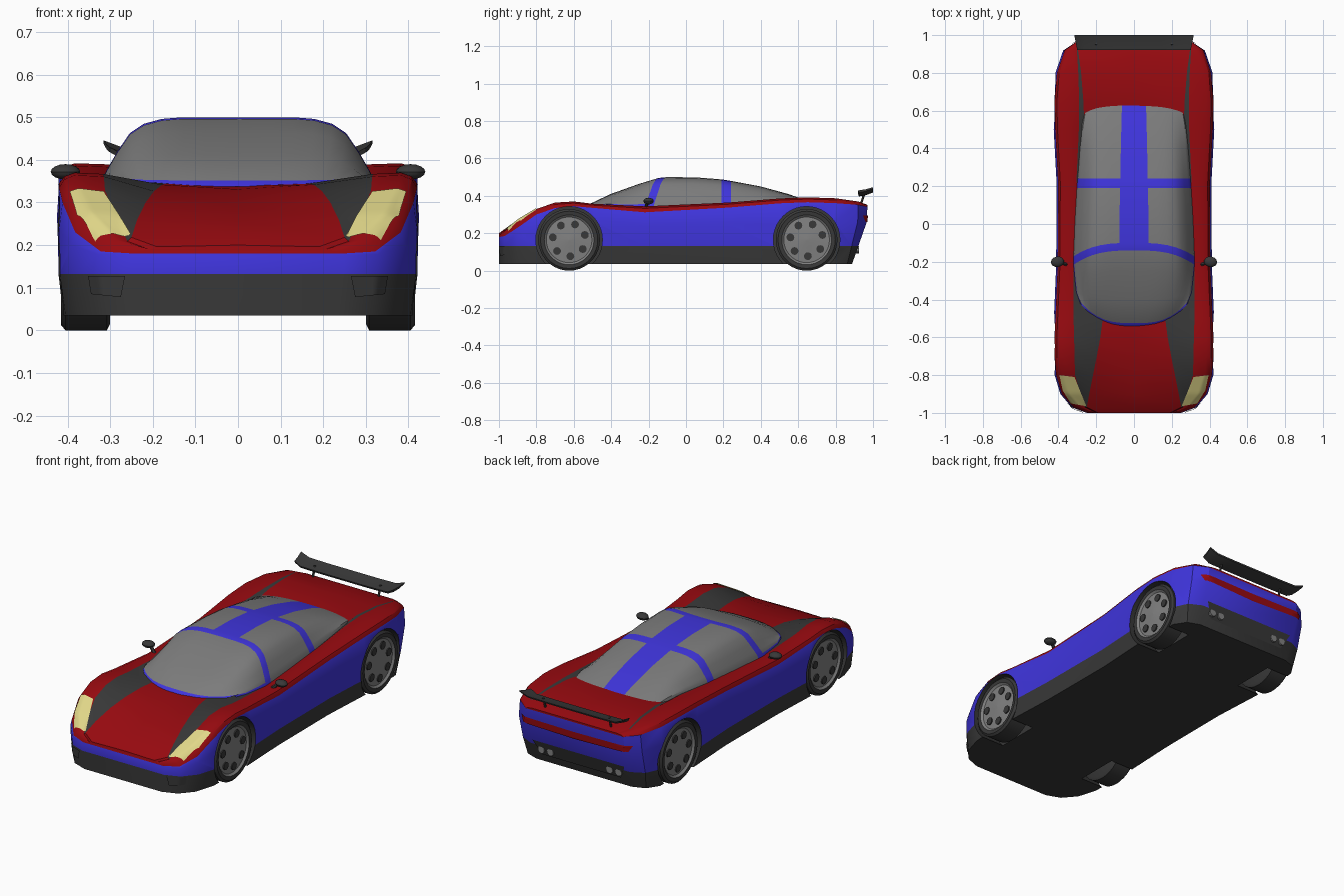
import bpy, bmesh, math
from mathutils import Vector, Matrix
from mathutils.bvhtree import BVHTree

if "Cube" in bpy.data.objects:
    bpy.data.objects.remove(bpy.data.objects["Cube"])


def material(name, r, g, b):
    m = bpy.data.materials.new(name)
    m.diffuse_color = (r, g, b, 1)
    m.use_nodes = True
    m.node_tree.nodes["Principled BSDF"].inputs["Base Color"].default_value = m.diffuse_color
    return m


RED = material("red paint", 0.31, 0.003, 0.005)
BLUE = material("blue paint", 0.05, 0.035, 0.72)
TRIM = material("dark trim", 0.04, 0.04, 0.04)
GLASS = material("grey glass", 0.2, 0.2, 0.2)
LAMP = material("pale yellow lamp", 0.75, 0.68, 0.25)
METAL = material("grey metal", 0.22, 0.22, 0.22)


def finish(bm, name, mats, recalc=True, angle=32):
    if recalc:
        bmesh.ops.recalc_face_normals(bm, faces=bm.faces)
    me = bpy.data.meshes.new(name)
    bm.to_mesh(me)
    bm.free()
    for m in mats:
        me.materials.append(m)
    ob = bpy.data.objects.new(name, me)
    bpy.context.collection.objects.link(ob)
    smooth(ob, angle)
    return ob


def smooth(ob, angle=32):
    bpy.ops.object.select_all(action='DESELECT')
    ob.select_set(True)
    bpy.context.view_layer.objects.active = ob
    bpy.ops.object.shade_smooth_by_angle(angle=math.radians(angle))


# Body shell: y, half width, belt z, crest z, centre z, stripe outer x, stripe inner x
STATIONS = [
    (-1.0, .25, .18, .19, .20, .20, .19), (-.97, .33, .185, .212, .222, .26, .25),
    (-.9, .39, .23, .27, .255, .285, .237), (-.8, .42, .30, .33, .288, .312, .217),
    (-.7, .428, .335, .364, .312, .315, .197), (-.6, .428, .345, .37, .331, .317, .178),
    (-.5, .424, .336, .358, .340, .32, .165), (-.22, .412, .312, .344, .33, .32, .2),
    (.22, .41, .337, .364, .33, .305, .24), (.5, .425, .36, .386, .355, .292, .262),
    (.65, .428, .366, .392, .385, .29, .268), (.8, .416, .361, .387, .383, .295, .28),
    (.92, .375, .352, .37, .368, .302, .296), (.97, .305, .342, .352, .352, .25, .24)]
bm = bmesh.new()
rings = []
for y, w, b, c, zc, so, si in STATIONS:
    zo = c - .003
    half = [(w - .015, .035), (w - .002, .132), (w, (.132 + b) / 2 + .02), (w - .008, b),
            (w - .02, b + .65 * (c - b)), (w - .045, c), (so, zo), (si, zc + .3 * (zo - zc)), (0, zc)]
    pts = half + [(-x, z) for x, z in half[-2::-1]]
    lean = max(0, (y - .8) / .17) * .35        # tail leans in below the lamps
    rings.append([bm.verts.new((x, y - lean * max(0, .27 - z), z)) for x, z in pts])
n = len(rings[0])


def paint(k, y):
    k = min(k, n - 2 - k)
    if k == 0:
        return 2
    if k < 3:
        return 1
    return 2 if k == 6 and (-.97 <= y < -.22 or .2 < y < .9) else 0


for i in range(len(rings) - 1):
    a, b = rings[i], rings[i + 1]
    for k in range(n - 1):
        bm.faces.new((a[k], a[k + 1], b[k + 1], b[k])).material_index = paint(k, STATIONS[i][0])
    bm.faces.new((a[0], b[0], b[-1], a[-1])).material_index = 2
for r in (rings[0], rings[-1]):
    for k in range(n // 2):
        vs = [r[k], r[k + 1]] + ([r[n - 2 - k]] if k + 1 < n // 2 else []) + [r[n - 1 - k]]
        bm.faces.new(vs).material_index = paint(k, 0.95)
bmesh.ops.recalc_face_normals(bm, faces=bm.faces)
SHELL = BVHTree.FromBMesh(bm)
body = finish(bm, "body", [RED, BLUE, TRIM])

# Wheel arches cut out of the body
WHEELS = [(s, y) for s in (-1, 1) for y in (-.625, .645)]
for s, y in WHEELS:
    bm = bmesh.new()
    bmesh.ops.create_cone(bm, cap_ends=True, segments=40, radius1=.178, radius2=.178, depth=.24,
                          matrix=Matrix.Translation((s * .39, y, .165)) @ Matrix.Rotation(math.pi / 2, 4, 'Y'))
    for f in bm.faces:
        f.material_index = 2
    cutter = finish(bm, "arch_cutter", [RED, BLUE, TRIM])
    cutter.hide_render = True
    mod = body.modifiers.new("arch", 'BOOLEAN')
    mod.operation, mod.solver, mod.object = 'DIFFERENCE', 'EXACT', cutter
    bpy.context.view_layer.objects.active = body
    bpy.ops.object.modifier_apply(modifier=mod.name)
    bpy.data.objects.remove(cutter)
smooth(body)

# Cabin: y, half width, side sweep, ridge z, base z
CABIN = [(-.54, .285, .12, .338, .358), (-.525, .29, .12, .352, .358), (-.4, .31, .04, .411, .35),
         (-.25, .32, -.02, .464, .345), (-.14, .325, -.08, .496, .345), (-.10, .325, -.075, .5, .347),
         (.05, .318, -.03, .499, .352), (.19, .308, 0, .488, .36), (.24, .303, 0, .48, .365),
         (.4, .29, 0, .45, .377), (.55, .275, -.02, .409, .385), (.635, .265, -.05, .378, .378)]
U = [0, .24, .4, .55, .68, .78, .87, .94, .975, 1]
P = [1, 1, 1, .975, .9, .76, .48, .22, .08, -.1]
across = [(-u, p) for u, p in zip(U[:0:-1], P[:0:-1])] + list(zip(U, P))
bm = bmesh.new()
rows = [[bm.verts.new((w * u, y + dy * abs(u) ** 3, zb + (zr - zb) * p - (.012 if abs(u) == 1 else 0)))
         for u, p in across] for y, w, dy, zr, zb in CABIN]
for i in range(len(rows) - 1):
    for k in range(len(across) - 1):
        f = bm.faces.new((rows[i][k], rows[i][k + 1], rows[i + 1][k + 1], rows[i + 1][k]))
        u = abs(across[k][0] + across[k + 1][0]) / 2
        f.material_index = int(i in (0, 4, 7) or (i > 4 and u < .24) or (i < 4 and u > .97))
finish(bm, "cabin", [GLASS, BLUE], recalc=False)


# Thin plates projected onto the shell; edges are 2D polylines seen along a direction
def along(line, t):
    t *= len(line) - 1
    i = min(int(t), len(line) - 2)
    return Vector(line[i]).lerp(Vector(line[i + 1]), t - i)


def plate(name, edge_a, edge_b, direction, mat, off=.005, steps=12):
    d = Vector(direction)
    bm = bmesh.new()
    grid = []
    for i in range(steps + 1):
        a, b = along(edge_a, i / steps), along(edge_b, i / steps)
        row = []
        for j in range(steps + 1):
            q = a.lerp(b, j / steps)
            p = Vector((q.x, q.y, 0)) if d.z else Vector((q.x, 0, q.y))
            hit = SHELL.ray_cast(p - d * 2, d)[0] or p
            row.append(bm.verts.new(hit - d * off))
        grid.append(row)
    for i in range(steps):
        for j in range(steps):
            bm.faces.new((grid[i][j], grid[i + 1][j], grid[i + 1][j + 1], grid[i][j + 1]))
    bm.normal_update()
    if sum(f.normal.dot(d) for f in bm.faces) > 0:
        bmesh.ops.reverse_faces(bm, faces=bm.faces)
    finish(bm, name, [mat])


for s in (-1, 1):
    plate("headlight", [(s * .252, -.965), (s * .285, -.885), (s * .315, -.81)],
          [(s * .335, -.95), (s * .378, -.88), (s * .395, -.80)], (0, 0, -1), LAMP)
    plate("bumper_intake", [(s * .265, .128), (s * .275, .078)],
          [(s * .352, .128), (s * .345, .085)], (0, 1, 0), TRIM, .007)
plate("tail_strip", [(-.32, .26), (0, .25), (.32, .26)], [(-.34, .295), (0, .29), (.34, .295)],
      (0, -1, 0), RED, .005, 20)
plate("rear_diffuser", [(-.24, .08), (.24, .08)], [(-.28, .16), (.28, .16)], (0, -1, 0), TRIM)

# Wheels: lathed tyre and rim, with round dark openings
PROFILE = [(.30, 0), (.30, .15), (.308, .165), (.405, .165), (.415, .153), (.413, .133),
           (.403, .122), (.408, .04), (.412, .001)]
SEG = 36
for s, y in WHEELS:
    bm = bmesh.new()
    loops = [[bm.verts.new((s * x, y + max(r, .001) * math.cos(2 * math.pi * k / SEG),
                            .165 + max(r, .001) * math.sin(2 * math.pi * k / SEG)))
              for k in range(SEG)] for x, r in PROFILE]
    for i in range(len(loops) - 1):
        for k in range(SEG):
            m = (k + 1) % SEG
            bm.faces.new((loops[i][k], loops[i][m], loops[i + 1][m], loops[i + 1][k])).material_index = int(i > 4)
    bm.faces.new(loops[0])
    bm.faces.new(loops[-1]).material_index = 1
    finish(bm, "wheel", [TRIM, METAL])
    bm = bmesh.new()
    for k in range(7):
        t = 2 * math.pi * k / 7 + .3
        bmesh.ops.create_cone(bm, cap_ends=True, segments=12, radius1=.021, radius2=.021, depth=.008,
                              matrix=Matrix.Translation((s * .407, y + .088 * math.cos(t), .165 + .088 * math.sin(t)))
                              @ Matrix.Rotation(math.pi / 2, 4, 'Y'))
    finish(bm, "rim_openings", [TRIM])


def rod(name, a, b, r, mat, sides=10):
    a, b = Vector(a), Vector(b)
    bm = bmesh.new()
    bmesh.ops.create_cone(bm, cap_ends=True, segments=sides, radius1=r, radius2=r, depth=(b - a).length,
                          matrix=Matrix.Translation((a + b) / 2) @ (b - a).to_track_quat('Z', 'Y').to_matrix().to_4x4())
    finish(bm, name, [mat])


# Mirrors, exhausts and wing struts
for s in (-1, 1):
    bm = bmesh.new()
    bmesh.ops.create_uvsphere(bm, u_segments=12, v_segments=8, radius=1,
                              matrix=Matrix.Translation((s * .405, -.2, .372)) @ Matrix.Rotation(s * -.15, 4, 'Z')
                              @ Matrix.Diagonal((.035, .028, .018, 1)))
    finish(bm, "mirror", [TRIM])
    rod("mirror_stalk", (s * .355, -.215, .335), (s * .39, -.205, .37), .009, TRIM, 6)
    for x in (.18, .235):
        rod("exhaust", (s * x, .86, .112), (s * x, .925, .112), .02, METAL)
    rod("wing_strut", (s * .2, .935, .355), (s * .2, .955, .418), .006, TRIM, 6)

# Rear wing with raised tips
bm = bmesh.new()
SECTION = [(.92, .408), (.96, .414), (1.0, .425), (.998, .417), (.96, .403), (.925, .397)]
cuts = [[bm.verts.new((x + math.copysign((y - .92) * .2, x) * (abs(x) > .29), y, z + lift)) for y, z in SECTION]
        for x, lift in ((-.3, .021), (-.265, .002), (-.15, 0), (.15, 0), (.265, .002), (.3, .021))]
for a, b in zip(cuts, cuts[1:]):
    for k in range(6):
        bm.faces.new((a[k], a[(k + 1) % 6], b[(k + 1) % 6], b[k]))
bm.faces.new(cuts[0])
bm.faces.new(cuts[-1])
finish(bm, "rear_wing", [TRIM])
